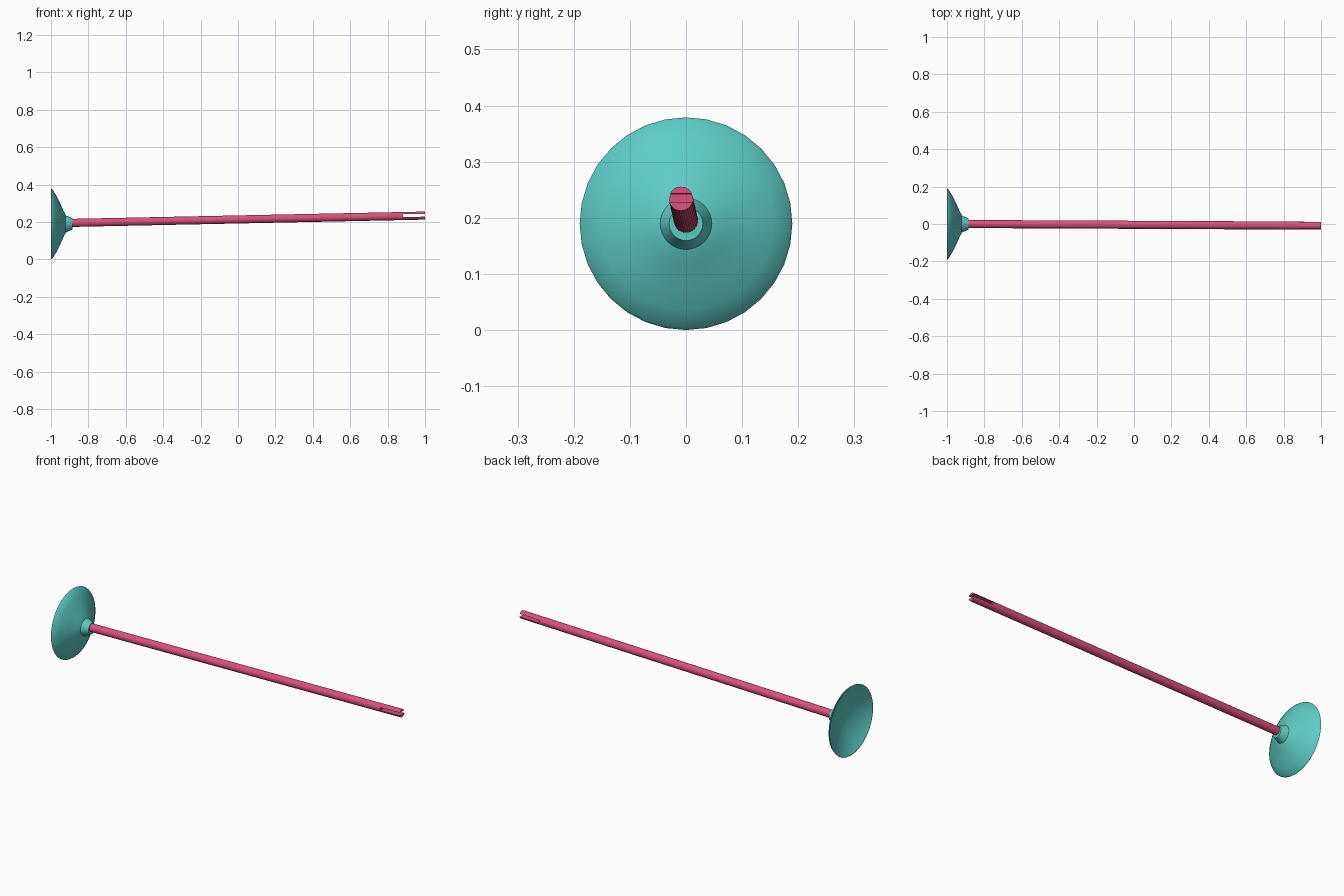
import bpy, math
from mathutils import Vector, Matrix

if "Cube" in bpy.data.objects:
    bpy.data.objects.remove(bpy.data.objects["Cube"])

def material(name, rgb):
    m = bpy.data.materials.new(name)
    m.diffuse_color = (*rgb, 1)
    m.use_nodes = True
    m.node_tree.nodes["Principled BSDF"].inputs["Base Color"].default_value = m.diffuse_color
    return m

def lathe(name, profile, matrix, mat, sides=32):
    """Revolve (distance along axis, radius) points around local x."""
    verts, faces, rings = [], [], []
    for x, r in profile:
        if r == 0:
            rings.append([len(verts)] * sides)
            verts.append((x, 0, 0))
        else:
            rings.append([len(verts) + i for i in range(sides)])
            for i in range(sides):
                a = 2 * math.pi * i / sides
                verts.append((x, r * math.sin(a), r * math.cos(a)))
    for a, b in zip(rings, rings[1:]):
        for i in range(sides):
            j = (i + 1) % sides
            faces.append(list(dict.fromkeys((a[i], b[i], b[j], a[j]))))
    me = bpy.data.meshes.new(name)
    me.from_pydata([matrix @ Vector(v) for v in verts], [], faces)
    me.materials.append(mat)
    ob = bpy.data.objects.new(name, me)
    bpy.context.collection.objects.link(ob)
    return ob

def select(ob):
    bpy.ops.object.select_all(action='DESELECT')
    ob.select_set(True)
    bpy.context.view_layer.objects.active = ob

def finish(ob):
    select(ob)
    bpy.ops.object.mode_set(mode='EDIT')
    bpy.ops.mesh.select_all(action='SELECT')
    bpy.ops.mesh.normals_make_consistent(inside=False)
    bpy.ops.object.mode_set(mode='OBJECT')
    bpy.ops.object.shade_smooth_by_angle(angle=math.radians(30))

teal = material("teal_rubber", (0.11, 0.6, 0.55))
pink = material("pink_plastic", (0.72, 0.08, 0.2))

# Suction cup: hollow dish, domed back and flared collar
cup = lathe("suction_cup", [
    (-0.942, 0), (-0.944, 0.04), (-0.955, 0.085), (-0.971, 0.13), (-0.988, 0.164), (-1.0, 0.183),
    (-1.0, 0.1895), (-0.992, 0.1845), (-0.973, 0.154), (-0.952, 0.114), (-0.934, 0.072), (-0.922, 0.05),
    (-0.921, 0.046), (-0.885, 0.030), (-0.885, 0)],
    Matrix.Translation((0, 0, 0.1895)), teal)
finish(cup)

# Shaft: slightly tilted rod
start, end = Vector((-0.91, 0, 0.1945)), Vector((0.9995, -0.009, 0.234))
axis = end - start
L = axis.length
frame = Matrix.Translation(start) @ axis.to_track_quat('X', 'Z').to_matrix().to_4x4()
shaft = lathe("shaft", [(0, 0), (0, 0.0215), (L, 0.0215), (L, 0)], frame, pink)
finish(shaft)

# Nock slot cut sideways through the shaft end
bpy.ops.mesh.primitive_cube_add(size=1)
cutter = bpy.context.object
cutter.name = "nock_cutter"
cutter.matrix_world = frame @ Matrix.Translation((L, 0, 0.002)) @ Matrix.Diagonal((0.236, 0.1, 0.0155, 1))
cutter.hide_render = True
select(shaft)
mod = shaft.modifiers.new("nock", 'BOOLEAN')
mod.object = cutter
mod.solver = 'EXACT'
bpy.ops.object.modifier_move_to_index(modifier="nock", index=0)
bpy.ops.object.modifier_apply(modifier="nock")
bpy.data.objects.remove(cutter)
